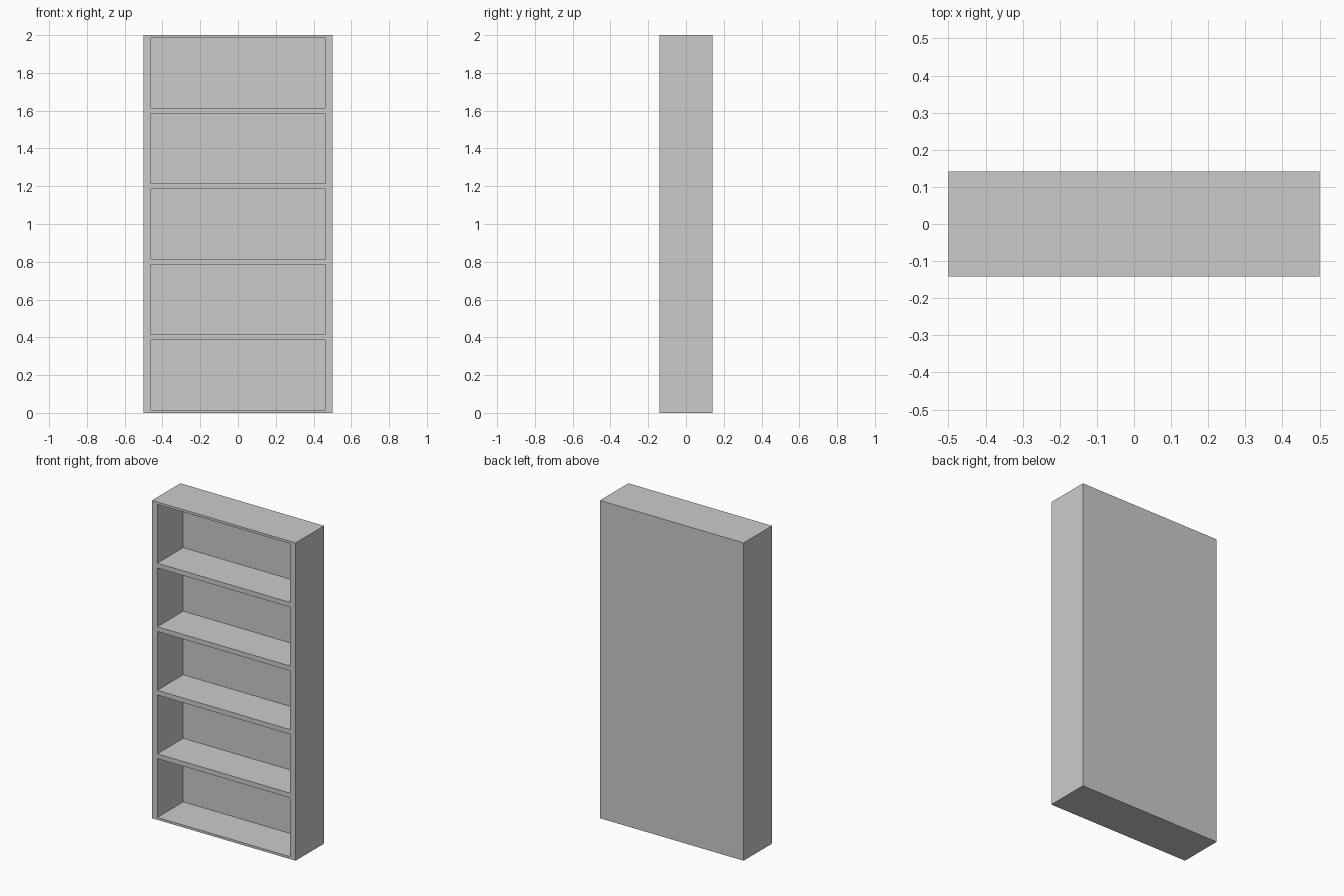
import bpy

if "Cube" in bpy.data.objects:
    bpy.data.objects.remove(bpy.data.objects["Cube"])

W, D, H = 1.0, 0.282, 2.0       # overall size
SIDE, BACK = 0.0375, 0.025      # side and back panel thickness
BAYS, SHELF = 5, 0.03           # number of compartments, shelf thickness
PITCH = H / BAYS


def box(name, lo, hi):
    """Box spanning two opposite corners."""
    bpy.ops.mesh.primitive_cube_add(
        size=1, location=[(a + b) / 2 for a, b in zip(lo, hi)])
    ob = bpy.context.object
    ob.name = name
    ob.scale = [b - a for a, b in zip(lo, hi)]
    bpy.ops.object.transform_apply(location=True, rotation=False, scale=True)
    return ob


# Solid cabinet body
body = box("bookcase_body", (-W / 2, -D / 2, 0), (W / 2, D / 2, H))

# Compartment cutter, repeated upward and open through the front
cutter = box("compartment_cutter",
             (-W / 2 + SIDE, -D / 2 - 0.1, SHELF / 2),
             (W / 2 - SIDE, D / 2 - BACK, PITCH - SHELF / 2))
arr = cutter.modifiers.new("bays", 'ARRAY')
arr.count = BAYS
arr.use_relative_offset = False
arr.use_constant_offset = True
arr.constant_offset_displace = (0, 0, PITCH)
cutter.hide_render = True
cutter.display_type = 'WIRE'

# Hollow out the compartments, leaving the shelves, sides and back
cut = body.modifiers.new("compartments", 'BOOLEAN')
cut.operation = 'DIFFERENCE'
cut.solver = 'EXACT'
cut.object = cutter
